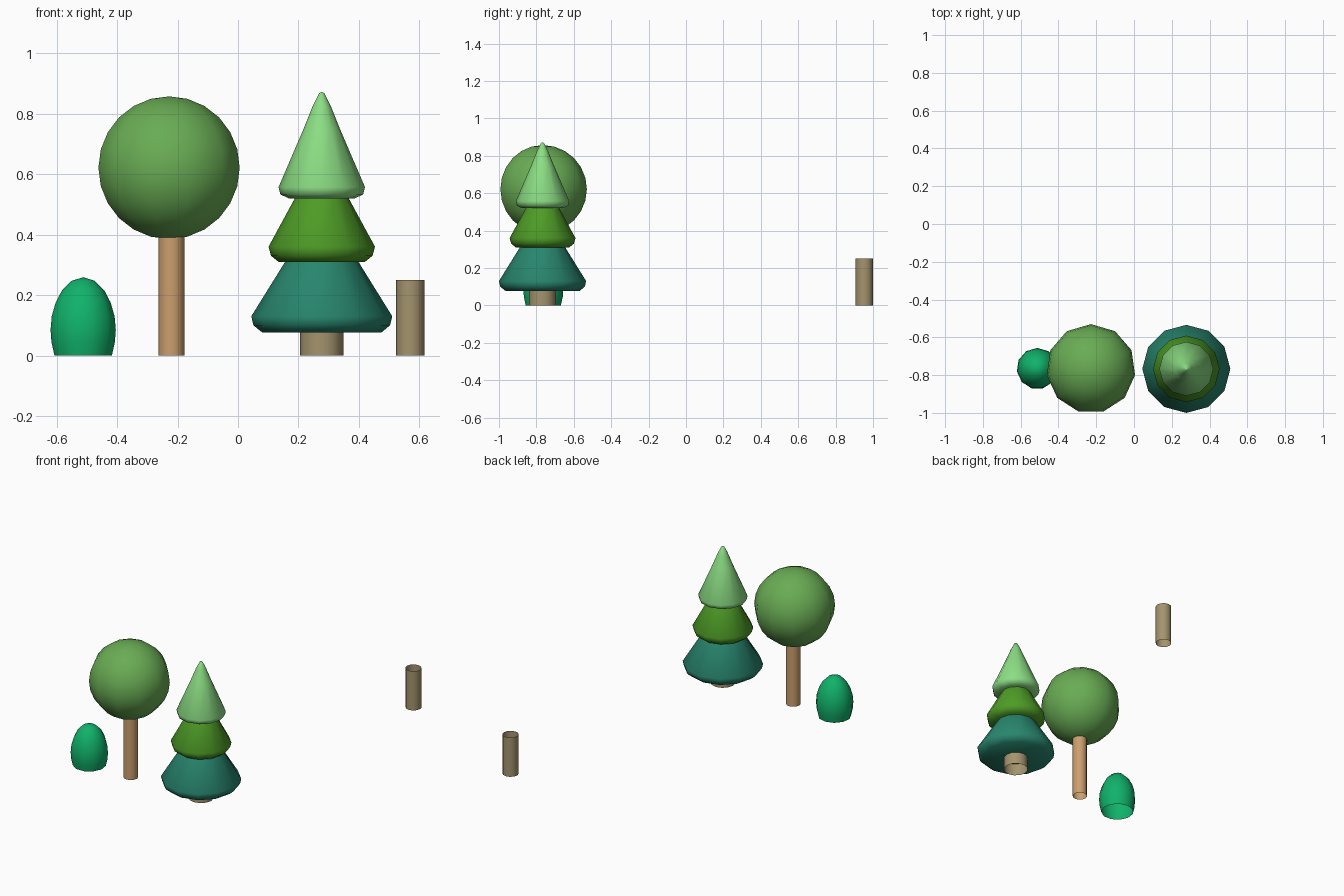
import bpy, bmesh, math

if "Cube" in bpy.data.objects:
    bpy.data.objects.remove(bpy.data.objects["Cube"])


def material(name, hex_code):
    def lin(c):
        c /= 255
        return c / 12.92 if c <= 0.04045 else ((c + 0.055) / 1.055) ** 2.4
    m = bpy.data.materials.new(name)
    m.diffuse_color = [lin(int(hex_code[i:i + 2], 16)) for i in (0, 2, 4)] + [1]
    m.use_nodes = True
    m.node_tree.nodes["Principled BSDF"].inputs["Base Color"].default_value = m.diffuse_color
    return m


def lathe(name, profile, centre, mat, sides=12, turn=0.0):
    """Revolve (radius, z) points about a vertical axis; radius 0 makes a pole."""
    bm = bmesh.new()
    rings = []
    for r, z in profile:
        if r == 0:
            rings.append([bm.verts.new((0, 0, z))])
        else:
            rings.append([bm.verts.new((r * math.cos(turn + 2 * math.pi * i / sides),
                                        r * math.sin(turn + 2 * math.pi * i / sides), z))
                          for i in range(sides)])
    for a, b in zip(rings, rings[1:]):
        for i in range(sides):
            j = (i + 1) % sides
            if len(a) == 1:
                bm.faces.new((a[0], b[j], b[i]))
            elif len(b) == 1:
                bm.faces.new((a[i], a[j], b[0]))
            else:
                bm.faces.new((a[i], a[j], b[j], b[i]))
    for f in bm.faces:
        f.smooth = True
    me = bpy.data.meshes.new(name)
    bm.to_mesh(me)
    bm.free()
    me.set_sharp_from_angle(angle=math.radians(50))
    me.materials.append(mat)
    ob = bpy.data.objects.new(name, me)
    ob.location = (centre[0], centre[1], 0)
    bpy.context.collection.objects.link(ob)
    return ob


emerald = material("emerald_leaf", "10B26A")
leaf = material("leaf_green", "69AC54")
tan = material("tan_bark", "CB9F6E")
bark = material("grey_brown_bark", "A4946E")
teal = material("teal_needles", "28866E")
moss = material("moss_needles", "4E9C26")
light = material("light_needles", "8CDE84")

# Egg-shaped bush, open underneath
lathe("bush", [(0.096, 0), (0.106, 0.045), (0.109, 0.085), (0.105, 0.13),
               (0.092, 0.175), (0.071, 0.215), (0.039, 0.247), (0, 0.259)],
      (-0.512, -0.765), emerald, 11, math.pi / 2)

# Round tree: open trunk tube and ball crown
ROUND = (-0.22, -0.766)
lathe("round_tree_trunk", [(0.043, 0), (0.043, 0.42)], ROUND, tan)
ball = []
for i in range(13):
    a = -math.pi / 2 + math.pi * i / 12
    ball.append((0 if i in (0, 12) else 0.236 * math.cos(a), 0.621 + 0.236 * math.sin(a)))
lathe("round_tree_crown", ball, (-0.228, -0.766), leaf, 11, math.pi / 2)

# Pine: open trunk tube and three stacked skirts
PINE = (0.277, -0.767)
lathe("pine_trunk", [(0.072, 0), (0.072, 0.12)], PINE, bark)
lathe("pine_lower_tier", [(0, 0.077), (0.198, 0.077), (0.226, 0.1), (0.233, 0.13),
                          (0.12, 0.312), (0, 0.312)], PINE, teal)
lathe("pine_middle_tier", [(0, 0.31), (0.143, 0.31), (0.168, 0.33), (0.176, 0.36),
                           (0.088, 0.522), (0, 0.522)], PINE, moss)
lathe("pine_upper_tier", [(0, 0.52), (0.11, 0.52), (0.137, 0.533), (0.143, 0.557),
                          (0.06, 0.75), (0.03, 0.825), (0.008, 0.868), (0, 0.872)], PINE, light)

# Separate stump tube, open at both ends
lathe("stump", [(0.047, 0), (0.047, 0.25)], (0.57, 0.953), bark)
